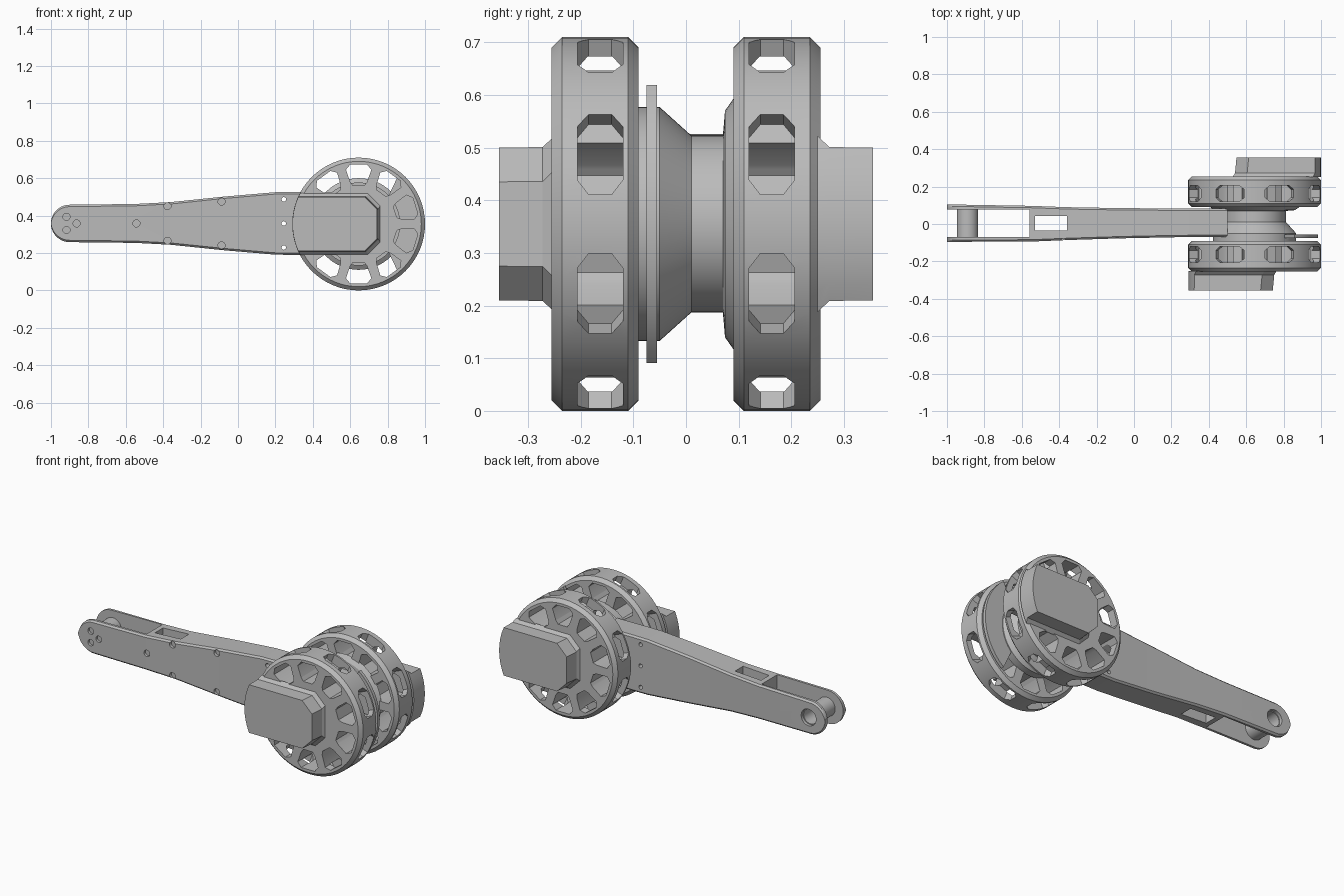
import bpy, bmesh, math
from mathutils import Matrix, Vector

cube = bpy.data.objects.get("Cube")
if cube:
    bpy.data.objects.remove(cube)

SHADE = (0.5, 0.5, 0.5, 1)
grey = bpy.data.materials.new("machined_grey")
grey.use_nodes = True
grey.diffuse_color = SHADE
grey.node_tree.nodes["Principled BSDF"].inputs["Base Color"].default_value = SHADE

AX, AZ = 0.645, 0.355      # hub axis
ARM_Z = 0.358              # arm centre line


def loft(name, loops, closed=False):
    """Skin a series of equal-length point loops, capping the ends unless closed."""
    bm = bmesh.new()
    rings = [[bm.verts.new(p) for p in loop] for loop in loops]
    n = len(rings[0])
    pairs = list(zip(rings, rings[1:]))
    if closed:
        pairs.append((rings[-1], rings[0]))
    for a, b in pairs:
        for i in range(n):
            j = (i + 1) % n
            bm.faces.new((a[i], a[j], b[j], b[i]))
    if not closed:
        bm.faces.new(rings[0])
        bm.faces.new(rings[-1])
    bmesh.ops.remove_doubles(bm, verts=bm.verts, dist=1e-5)
    bmesh.ops.recalc_face_normals(bm, faces=bm.faces)
    mesh = bpy.data.meshes.new(name)
    bm.to_mesh(mesh)
    bm.free()
    mesh.materials.append(grey)
    ob = bpy.data.objects.new(name, mesh)
    bpy.context.collection.objects.link(ob)
    return ob


def lathe(name, profile, x=AX, z=AZ, seg=64):
    """Revolve a closed (radius, y) profile about an axis along y."""
    loops = []
    for k in range(seg):
        t = math.tau * k / seg
        loops.append([(x + r * math.cos(t), y, z + r * math.sin(t)) for r, y in profile])
    return loft(name, loops, closed=True)


def cylinder(name, x, z, r, y0, y1, seg=20):
    ring = [(r * math.cos(math.tau * k / seg), r * math.sin(math.tau * k / seg)) for k in range(seg)]
    return loft(name, [[(x + a, y, z + b) for a, b in ring] for y in (y0, y1)])


def box(name, x0, x1, y0, y1, z0, z1):
    return loft(name, [[(x0, y0, z), (x1, y0, z), (x1, y1, z), (x0, y1, z)] for z in (z0, z1)])


def cut(target, cutters):
    """Subtract each cutter from the target, then discard the cutters."""
    for c in cutters:
        c.hide_render = True
        mod = target.modifiers.new("cut", "BOOLEAN")
        mod.operation, mod.solver, mod.object = "DIFFERENCE", "EXACT", c
    deps = bpy.context.evaluated_depsgraph_get()
    deps.update()
    mesh = bpy.data.meshes.new_from_object(target.evaluated_get(deps))
    target.modifiers.clear()
    target.data = mesh
    for c in cutters:
        bpy.data.objects.remove(c)


def spun(points, angle):
    """Turn points given about the hub axis and move them to the hub."""
    rot = Matrix.Rotation(-angle, 3, "Y")
    return [rot @ Vector(p) + Vector((AX, 0, AZ)) for p in points]


def housing(side, s):
    """Ventilated motor housing with full-depth spokes, plus its end cap."""
    body = [(0, 0.255), (0.335, 0.255), (0.355, 0.235), (0.355, 0.11), (0.335, 0.09), (0, 0.09)]
    rim = lathe(side + "_housing", [(r, s * y) for r, y in body])
    cutters = []
    # trapezoid windows through both faces
    half = [(0.205, 0.03), (0.225, 0.045), (0.29, 0.068), (0.318, 0.045)]
    outline = half + [(r, -w) for r, w in reversed(half)]
    for k in range(10):
        a = math.radians(18 + 36 * k)
        cutters.append(loft("face_window", [spun([(r, y, w) for r, w in outline], a)
                                            for y in (s * 0.05, s * 0.3)]))
    # chamfered windows round the rim
    quarter = [(0.043, 0.055), (0.022, 0.082)]
    octagon = [(u * y, v * w) for u, v, order in ((1, 1, 1), (-1, 1, -1), (-1, -1, 1), (1, -1, -1))
               for y, w in quarter[::order]]
    for k in range(8):
        a = math.radians(22.5 + 45 * k)
        cutters.append(loft("rim_window", [spun([(r, s * 0.163 + y, w) for y, w in octagon], a)
                                           for r in (0.295, 0.4)]))
    cut(rim, cutters)

    # end cap: rounded to the rim on one side, chamfered on the other
    loops = []
    for y, h, x1 in ((0.355, 0.145, 0.097), (0.272, 0.146, 0.105), (0.25, 0.167, 0.118)):
        t = math.asin(h / 0.354)
        arc = [math.pi - t + 2 * t * k / 8 for k in range(9)]
        pts = [(0.354 * math.cos(a), 0.354 * math.sin(a)) for a in arc]
        pts += [(x1 - 0.065, -h), (x1, 0.065 - h), (x1, h - 0.065), (x1 - 0.065, h)]
        # the two caps point in opposite directions
        loops.append([(AX - s * x, s * y, AZ + z) for x, z in pts])
    loft(side + "_end_cap", loops)


housing("front", -1)
housing("rear", 1)

# Hub between the housings
lathe("hub", [(0, -0.095), (0.222, -0.095), (0.222, -0.05), (0.168, 0.01), (0.168, 0.07),
              (0.215, 0.074), (0.245, 0.095), (0, 0.095)])

# Stop plate: a sector reaching away from the arm
sweep = [math.radians(-51 + 102 * k / 16) for k in range(17)]
sector = [(0.34 * math.cos(a), 0.34 * math.sin(a)) for a in sweep] + [(0.15, 0.13), (0.15, -0.13)]
loft("stop_plate", [[(AX + x, y, AZ + z) for x, z in sector] for y in (-0.075, -0.055)])

# Tapered arm: stations of x, half height, front y, rear y
stations = [(-0.9 - 0.1 * math.cos(t), max(0.018, 0.1 * math.sin(t)), -0.095, 0.103)
            for t in (math.radians(a) for a in range(0, 90, 9))]
stations += [(-0.9, 0.1, -0.095, 0.103), (-0.55, 0.104, -0.094, 0.097), (-0.36, 0.114, -0.086, 0.09),
             (-0.08, 0.143, -0.077, 0.085), (0.2, 0.167, -0.071, 0.083), (0.3, 0.168, -0.07, 0.083),
             (0.5, 0.166, -0.07, 0.083)]
c = 0.01
loops = []
for x, h, f, b in stations:
    sec = [(f, c - h), (f, h - c), (f + c, h), (b - c, h), (b, h - c), (b, c - h), (b - c, -h), (f + c, -h)]
    loops.append([(x, y, ARM_Z + z) for y, z in sec])
arm = loft("arm", loops)

# Fork slot, lightening window, bearing bore and screw holes
cutters = [box("slot", -1.2, -0.56, -0.07, 0.078, -0.1, 0.8),
           box("window", -0.53, -0.357, -0.035, 0.042, -0.1, 0.8),
           cylinder("bore", -0.89, ARM_Z, 0.05, 0.05, 0.2, 32)]
for dz in (-0.129, 0, 0.129):
    cutters.append(cylinder("through_hole", 0.245, ARM_Z + dz, 0.012, -0.2, 0.2))
for x, dz, depth in ((-0.917, 0.035, -0.08), (-0.917, -0.035, -0.08), (-0.863, 0, -0.08), (-0.543, 0, -0.08),
                     (-0.377, 0.093, -0.07), (-0.377, -0.093, -0.07),
                     (-0.088, 0.117, -0.06), (-0.088, -0.117, -0.06)):
    cutters.append(cylinder("screw_hole", x, ARM_Z + dz, 0.019, -0.2, depth))
cut(arm, cutters)

# Bearing sleeve between the fork plates
lathe("bearing_sleeve", [(0, -0.072), (0.057, -0.072), (0.057, 0.085), (0.045, 0.085), (0.045, -0.05), (0, -0.05)],
      x=-0.89, z=ARM_Z, seg=32)

# Smooth curved surfaces while keeping machined edges crisp
parts = [o for o in bpy.context.scene.objects if o.type == "MESH" and grey.name in o.data.materials]
for o in parts:
    o.select_set(True)
bpy.context.view_layer.objects.active = parts[0]
bpy.ops.object.shade_smooth_by_angle(angle=math.radians(25))
